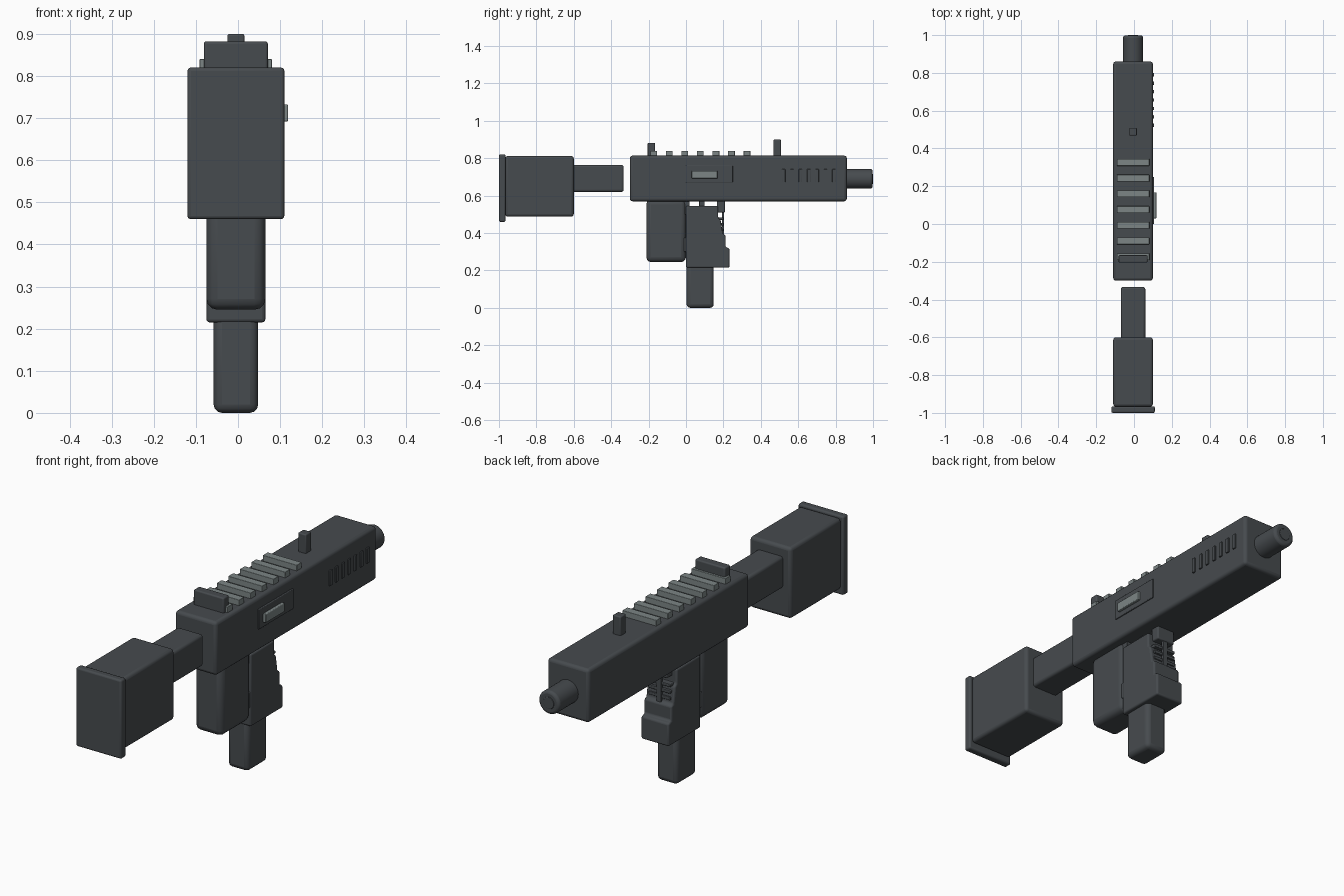
import bpy, bmesh, math
from mathutils import Matrix, Vector

if "Cube" in bpy.data.objects:
    bpy.data.objects.remove(bpy.data.objects["Cube"])

CX = -0.005  # shared centre line


def material(name, rgb):
    m = bpy.data.materials.new(name)
    m.diffuse_color = (*rgb, 1)
    m.use_nodes = True
    m.node_tree.nodes["Principled BSDF"].inputs["Base Color"].default_value = m.diffuse_color
    return m


dark = material("dark grey", (0.062, 0.070, 0.077))
light = material("light grey", (0.20, 0.235, 0.235))


def finish(name, bm, mat, bevel):
    bmesh.ops.recalc_face_normals(bm, faces=bm.faces)
    mesh = bpy.data.meshes.new(name)
    bm.to_mesh(mesh)
    bm.free()
    ob = bpy.data.objects.new(name, mesh)
    bpy.context.collection.objects.link(ob)
    mesh.materials.append(mat)
    if bevel:
        mod = ob.modifiers.new("rounded_edges", 'BEVEL')
        mod.width = bevel
        mod.segments = 3
        mod.limit_method = 'ANGLE'
    bpy.ops.object.select_all(action='DESELECT')
    bpy.context.view_layer.objects.active = ob
    ob.select_set(True)
    bpy.ops.object.shade_smooth_by_angle(angle=math.radians(35))
    return ob


def box(name, x, y, z, mat=dark, bevel=0.01):
    bm = bmesh.new()
    bmesh.ops.create_cube(bm, size=1)
    for v in bm.verts:
        v.co = Vector([(r[0] + r[1]) / 2 + c * (r[1] - r[0])
                       for c, r in zip(v.co, (x, y, z))])
    return finish(name, bm, mat, bevel)


def centred(name, half, y, z, mat=dark, bevel=0.01):
    return box(name, (CX - half, CX + half), y, z, mat, bevel)


def rod(name, radius, y, z, bevel, segments=32):
    bm = bmesh.new()
    place = Matrix.Translation((CX, sum(y) / 2, z)) @ Matrix.Rotation(math.pi / 2, 4, 'X')
    bmesh.ops.create_cone(bm, cap_ends=True, segments=segments, radius1=radius,
                          radius2=radius, depth=y[1] - y[0], matrix=place)
    return finish(name, bm, dark, bevel)


def extruded(name, half, profile, bevel):
    bm = bmesh.new()
    face = bm.faces.new([bm.verts.new((CX - half, y, z)) for y, z in profile])
    out = bmesh.ops.extrude_face_region(bm, geom=[face])
    verts = [g for g in out["geom"] if isinstance(g, bmesh.types.BMVert)]
    bmesh.ops.translate(bm, verts=verts, vec=(2 * half, 0, 0))
    return finish(name, bm, dark, bevel)


# Shoulder stock
centred("butt_plate", 0.115, (-1.0, -0.965), (0.46, 0.82), bevel=0.008)
centred("stock_block", 0.105, (-0.967, -0.60), (0.488, 0.812), bevel=0.014)
centred("stock_tube", 0.065, (-0.61, -0.333), (0.62, 0.765), bevel=0.012)

# Main body and barrel
centred("receiver", 0.105, (-0.30, 0.86), (0.57, 0.814), bevel=0.014)
rod("barrel", 0.053, (0.84, 0.998), 0.69, 0.012)
rod("muzzle_disc", 0.027, (0.99, 1.0), 0.69, 0.002)

# Grip, magazine well and magazine
centred("rear_grip", 0.07, (-0.212, 0.0), (0.245, 0.58), bevel=0.026)
centred("grip_joint", 0.066, (-0.014, 0.03), (0.30, 0.375), bevel=0.005)
extruded("magazine_well", 0.07, [
    (0.0, 0.215), (0.232, 0.215), (0.232, 0.318), (0.211, 0.325), (0.211, 0.39),
    (0.197, 0.395), (0.185, 0.47), (0.172, 0.48), (0.172, 0.545), (0.0, 0.545)], 0.008)
centred("magazine", 0.053, (0.003, 0.148), (0.0, 0.25), bevel=0.02)
centred("well_mount", 0.04, (0.07, 0.10), (0.53, 0.58), bevel=0.003)
centred("grip_link", 0.06, (-0.03, 0.02), (0.50, 0.58), bevel=0.003)

# Front catch with finger ribs
centred("catch_head", 0.045, (0.165, 0.208), (0.51, 0.575), bevel=0.006)
centred("catch_bar", 0.012, (0.192, 0.204), (0.39, 0.52), bevel=0.002)
for i in range(3):
    z = 0.41 + i * 0.03
    centred(f"finger_rib_{i + 1}", 0.055, (0.17, 0.2), (z, z + 0.014), bevel=0.003)

# Sights and top rail bars
centred("rear_sight", 0.076, (-0.205, -0.165), (0.80, 0.882), bevel=0.006)
centred("front_sight", 0.02, (0.468, 0.508), (0.80, 0.9), bevel=0.005)
for i in range(7):
    y = -0.173 + i * 0.0832
    centred(f"rail_bar_{i + 1}", 0.086, (y - 0.018, y + 0.018), (0.80, 0.84), light, 0.002)

# Ejection port on the right side
box("port_plate", (0.09, 0.106), (0.0, 0.25), (0.67, 0.762), bevel=0.003)
box("port_cover", (0.095, 0.119), (0.03, 0.168), (0.692, 0.732), light, 0.003)

# Raised vents on the right side
for i in range(7):
    y = 0.522 + i * 0.0448
    box(f"vent_{i + 1}", (0.09, 0.106), (y - 0.009, y + 0.009), (0.672, 0.742), bevel=0.002)
